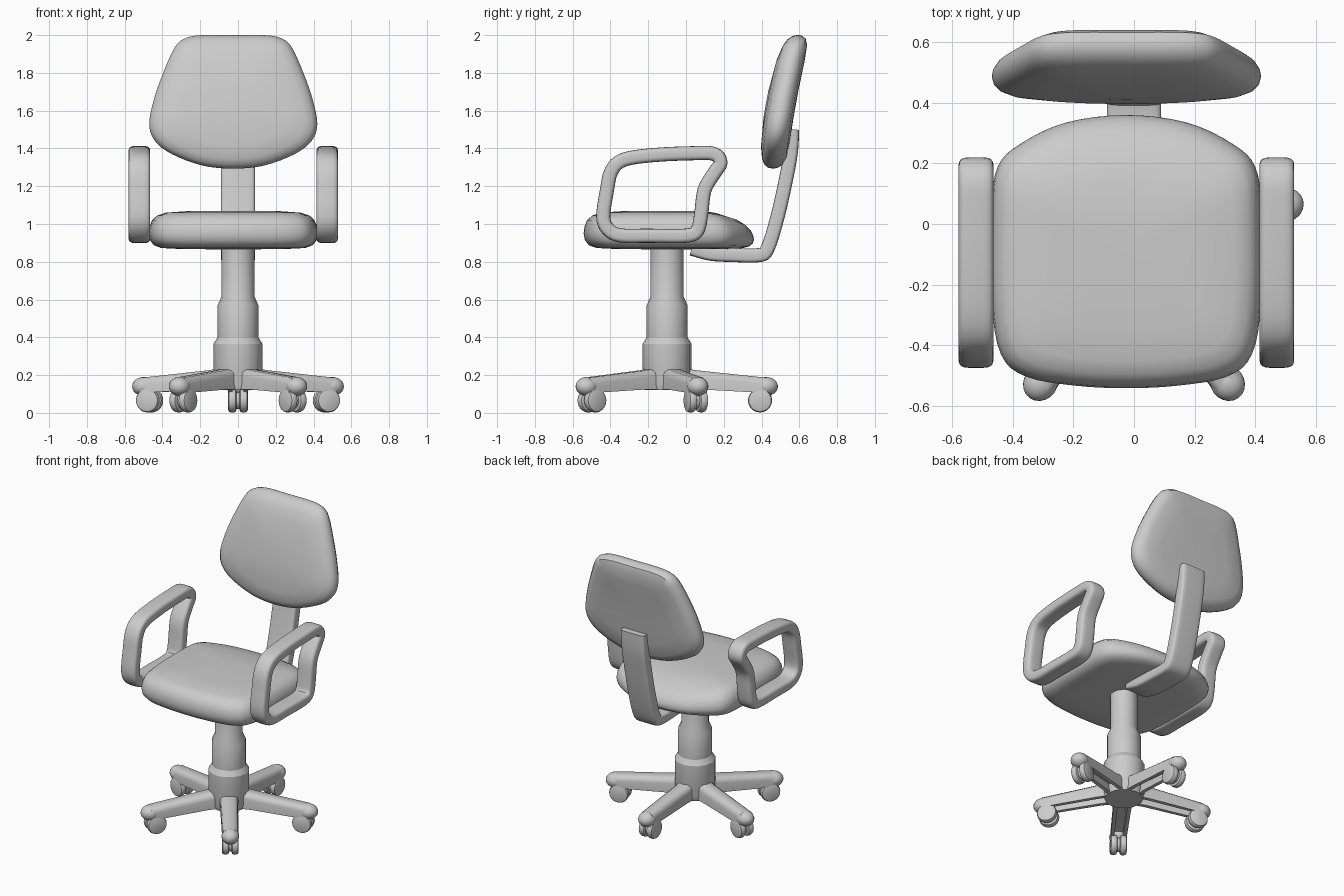
import bpy, bmesh, math
from mathutils import Vector, Matrix

if "Cube" in bpy.data.objects:
    bpy.data.objects.remove(bpy.data.objects["Cube"])

CX = -0.025               # seat, arms and backrest sit slightly left of the column
BASE = Vector((0, -0.1, 0))


def finish(name, bm, angle=40):
    bmesh.ops.recalc_face_normals(bm, faces=bm.faces)
    me = bpy.data.meshes.new(name)
    bm.to_mesh(me)
    bm.free()
    ob = bpy.data.objects.new(name, me)
    bpy.context.collection.objects.link(ob)
    bpy.ops.object.select_all(action='DESELECT')
    ob.select_set(True)
    bpy.context.view_layer.objects.active = ob
    bpy.ops.object.shade_smooth_by_angle(angle=math.radians(angle))
    return ob


def spline(pts, closed, n=4):
    """Catmull-Rom curve through 2D points."""
    p = [Vector(q) for q in pts]
    c, out = len(p), []
    get = (lambda i: p[i % c]) if closed else (lambda i: p[max(0, min(c - 1, i))])
    for i in range(c if closed else c - 1):
        a, b, d, e = (get(i + k) for k in (-1, 0, 1, 2))
        for s in range(n):
            t = s / n
            out.append(0.5 * (2 * b + (d - a) * t + (2 * a - 5 * b + 4 * d - e) * t ** 2
                              + (3 * b - a - 3 * d + e) * t ** 3))
    return out if closed else out + [p[-1]]


def loft(bm, rings, closed=False, caps=True):
    """Skin a list of equally long point rings."""
    vs = [[bm.verts.new(p) for p in r] for r in rings]
    n = len(vs[0])
    for k in range(len(vs) if closed else len(vs) - 1):
        a, b = vs[k], vs[(k + 1) % len(vs)]
        for i in range(n):
            j = (i + 1) % n
            bm.faces.new((a[i], a[j], b[j], b[i]))
    if caps and not closed:
        bm.faces.new(vs[0])
        bm.faces.new(vs[-1])


def cushion(name, half, centre, rings, place):
    """Padded slab: mirrored outline, scaled through (scale, depth) rings."""
    outline = spline(half + [(-x, v) for x, v in half[-2:0:-1]], True)
    c = Vector(centre)
    bm = bmesh.new()
    loft(bm, [[place(*(c + (p - c) * s), d) for p in outline] for s, d in rings])
    return finish(name, bm)


def sweep(name, path, x, width, thick, closed, power=4.0):
    """Rounded-rectangle bar following a y/z path."""
    pts = spline(path, closed)
    n, rings = len(pts), []
    for i, p in enumerate(pts):
        a = pts[(i - 1) % n] if closed else pts[max(i - 1, 0)]
        b = pts[(i + 1) % n] if closed else pts[min(i + 1, n - 1)]
        t = (b - a).normalized()
        nor = Vector((-t.y, t.x))
        ring = []
        for k in range(20):
            u = 2 * math.pi * (k + 0.5) / 20
            cu, su = math.cos(u), math.sin(u)
            ex = math.copysign(abs(cu) ** (2 / power), cu) * width / 2
            q = p + nor * math.copysign(abs(su) ** (2 / power), su) * thick / 2
            ring.append((x + ex, q.x, q.y))
        rings.append(ring)
    bm = bmesh.new()
    loft(bm, rings, closed)
    return finish(name, bm)


# Seat cushion, sloping down slightly at the rear
def seat_place(x, y, z):
    drop = max(0, y - 0.05) ** 2 * 0.8 * max(0, (z - 0.865) / 0.2)
    return (CX + x, y, z - drop)


cushion("seat",
        [(0, .36), (.2, .335), (.35, .265), (.425, .19), (.445, .05), (.445, -.25),
         (.415, -.43), (.33, -.505), (.16, -.535), (0, -.542)], (0, -.09),
        [(.2, .866), (.6, .867), (.85, .873), (.94, .888), (.985, .915), (1, .95), (.99, .985),
         (.96, 1.02), (.9, 1.045), (.8, 1.06), (.55, 1.068), (.2, 1.07)], seat_place)


# Backrest cushion, leaning backwards
def back_place(x, z, d):
    return (CX + x, 0.49 + 0.17 * (z - 1.55) + 0.15 * (z - 1.6) ** 2 + d, z)


cushion("backrest",
        [(0, 2.0), (.16, 2.0), (.25, 1.985), (.31, 1.935), (.375, 1.79), (.42, 1.66),
         (.445, 1.53), (.415, 1.44), (.325, 1.37), (.165, 1.31), (0, 1.293)], (0, 1.63),
        [(.2, .077), (.6, .075), (.85, .066), (.95, .048), (.99, .022), (1, 0), (.985, -.025),
         (.94, -.046), (.85, -.062), (.65, -.075), (.2, -.082)], back_place)

# Back support bar running from under the seat up behind the backrest
sweep("back_support",
      [(.03, .87), (.13, .843), (.25, .836), (.385, .835), (.432, .87), (.485, 1.04),
       (.53, 1.24), (.555, 1.38), (.562, 1.5)], 0, 0.18, 0.075, False, 6)

# Armrest loops
arm_path = [(-.438, 1.04), (-.415, .975), (-.35, .94), (-.2, .938), (0, .938), (.06, .965),
            (.08, 1.05), (.098, 1.18), (.15, 1.27), (.183, 1.325), (.15, 1.37), (.05, 1.375),
            (-.17, 1.365), (-.33, 1.34), (-.395, 1.28), (-.42, 1.17)]
for side, label in ((-1, "left"), (1, "right")):
    sweep(label + "_armrest", arm_path, CX + side * 0.497, 0.115, 0.075, True)

# Gas column with stepped sleeve and hub
bm = bmesh.new()
profile = [(.12, .12), (.13, .15), (.13, .365), (.108, .4), (.108, .57), (.088, .615), (.088, .885)]
loft(bm, [[BASE + Vector((r * math.cos(k * math.pi / 8), r * math.sin(k * math.pi / 8), z))
           for k in range(16)] for r, z in profile])
finish("column", bm, 30)


# Five legs with casters, built along +x and turned into place
def leg_section(r, w, top, bottom):
    g, roof = w * 0.55, bottom + (top - bottom) * 0.5
    half = [(w * .55, top), (w * .9, top - .015), (w, top - .035), (w, bottom), (g, bottom), (g, roof)]
    return [(r, y, z) for y, z in half] + [(r, -y, z) for y, z in half[::-1]]


for i in range(5):
    turn = Matrix.Translation(BASE) @ Matrix.Rotation(math.radians(90 + 72 * i), 4, 'Z')

    bm = bmesh.new()
    loft(bm, [leg_section(.06, .06, .24, .125), leg_section(.16, .056, .225, .125),
              leg_section(.53, .05, .186, .105)])
    bm.transform(turn)
    finish(f"leg_{i + 1}", bm)

    # rounded leg end
    bm = bmesh.new()
    bmesh.ops.create_uvsphere(bm, u_segments=20, v_segments=12, radius=1)
    bm.transform(turn @ Matrix.Translation((.525, 0, .14)) @ Matrix.Diagonal((.062, .056, .05, 1)))
    finish(f"leg_end_{i + 1}", bm)

    # twin caster wheels on a short axle
    bm = bmesh.new()
    for y, rad, wid in ((-.03, .064, .045), (.03, .064, .045), (0, .045, .05)):
        prof = [(rad * .75, -.5), (rad * .93, -.4), (rad, -.15), (rad, .15), (rad * .93, .4), (rad * .75, .5)]
        loft(bm, [[(.492 + a * math.cos(k * math.pi / 10), y + h * wid,
                    .066 + a * math.sin(k * math.pi / 10)) for k in range(20)] for a, h in prof])
    bm.transform(turn)
    finish(f"caster_{i + 1}", bm)
